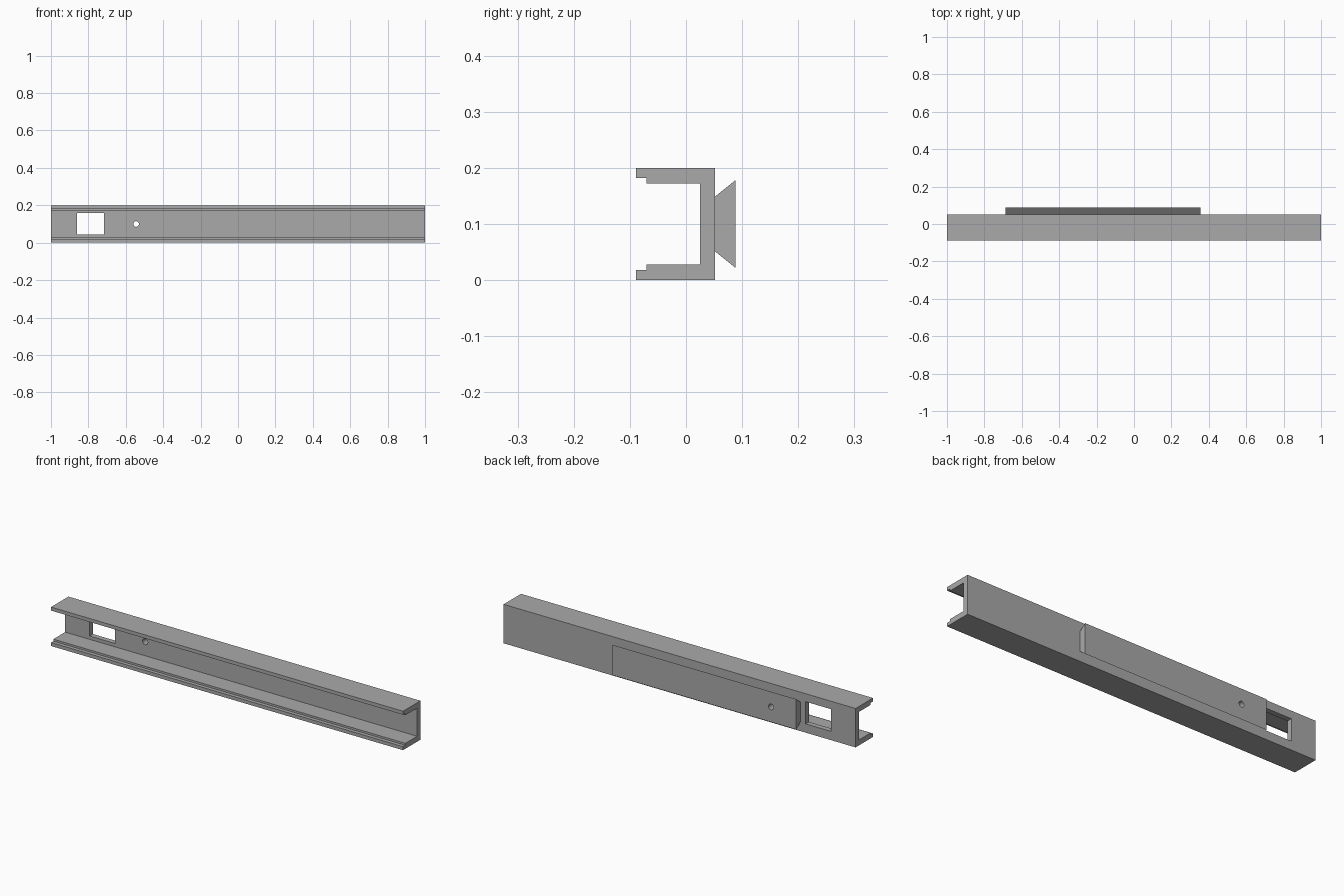
import bpy
import bmesh
from math import radians
from mathutils import Vector

cube = bpy.data.objects.get("Cube")
if cube:
    bpy.data.objects.remove(cube, do_unlink=True)

MID = 0.1        # mid height of the rail
HOLE_X = -0.545

# One plain grey metal
metal = bpy.data.materials.new("grey metal")
metal.use_nodes = True
grey = (0.4, 0.4, 0.4, 1)
metal.diffuse_color = grey
metal.node_tree.nodes["Principled BSDF"].inputs["Base Color"].default_value = grey


def prism(name, half, x0, x1):
    """Mirror a lower half profile of (y, z) about mid height and extrude it along x."""
    profile = half + [(y, 2 * MID - z) for y, z in reversed(half)]
    bm = bmesh.new()
    face = bm.faces.new([bm.verts.new((x0, y, z)) for y, z in profile])
    ext = bmesh.ops.extrude_face_region(bm, geom=[face])
    moved = [v for v in ext["geom"] if isinstance(v, bmesh.types.BMVert)]
    bmesh.ops.translate(bm, vec=Vector((x1 - x0, 0, 0)), verts=moved)
    bmesh.ops.recalc_face_normals(bm, faces=bm.faces)
    mesh = bpy.data.meshes.new(name)
    bm.to_mesh(mesh)
    bm.free()
    mesh.materials.append(metal)
    obj = bpy.data.objects.new(name, mesh)
    bpy.context.collection.objects.link(obj)
    return obj


def cut(target, cutter):
    mod = target.modifiers.new(cutter.name, "BOOLEAN")
    mod.operation = "DIFFERENCE"
    mod.solver = "EXACT"
    mod.object = cutter
    bpy.context.view_layer.objects.active = target
    bpy.ops.object.modifier_apply(modifier=mod.name)


# Channel with thin stepped lips along its open front
rail = prism("channel_rail", [(0.052, 0), (-0.089, 0), (-0.089, 0.018),
                              (-0.07, 0.018), (-0.07, 0.028), (0.025, 0.028)], -1, 1)

# Dovetail bar on the back
dovetail = prism("dovetail_bar", [(0.088, 0.022), (0.052, 0.051)], -0.688, 0.355)

# Rectangular window through the web
window = prism("window_cutter", [(0, 0.043), (0.07, 0.043)], -0.861, -0.716)
for v in window.data.vertices:
    v.co.z += 0.002

# Round screw hole through web and bar
bpy.ops.mesh.primitive_cylinder_add(vertices=24, radius=0.015, depth=0.2,
                                    location=(HOLE_X, 0.07, MID),
                                    rotation=(radians(90), 0, 0))
hole = bpy.context.object
hole.name = "screw_hole_cutter"

cut(rail, window)
cut(rail, hole)
cut(dovetail, hole)

# Smooth hole walls, crisp edges elsewhere
for obj in (rail, dovetail):
    bpy.ops.object.select_all(action="DESELECT")
    obj.select_set(True)
    bpy.context.view_layer.objects.active = obj
    bpy.ops.object.shade_smooth_by_angle(angle=radians(30))

for cutter in (window, hole):
    bpy.data.objects.remove(cutter, do_unlink=True)
